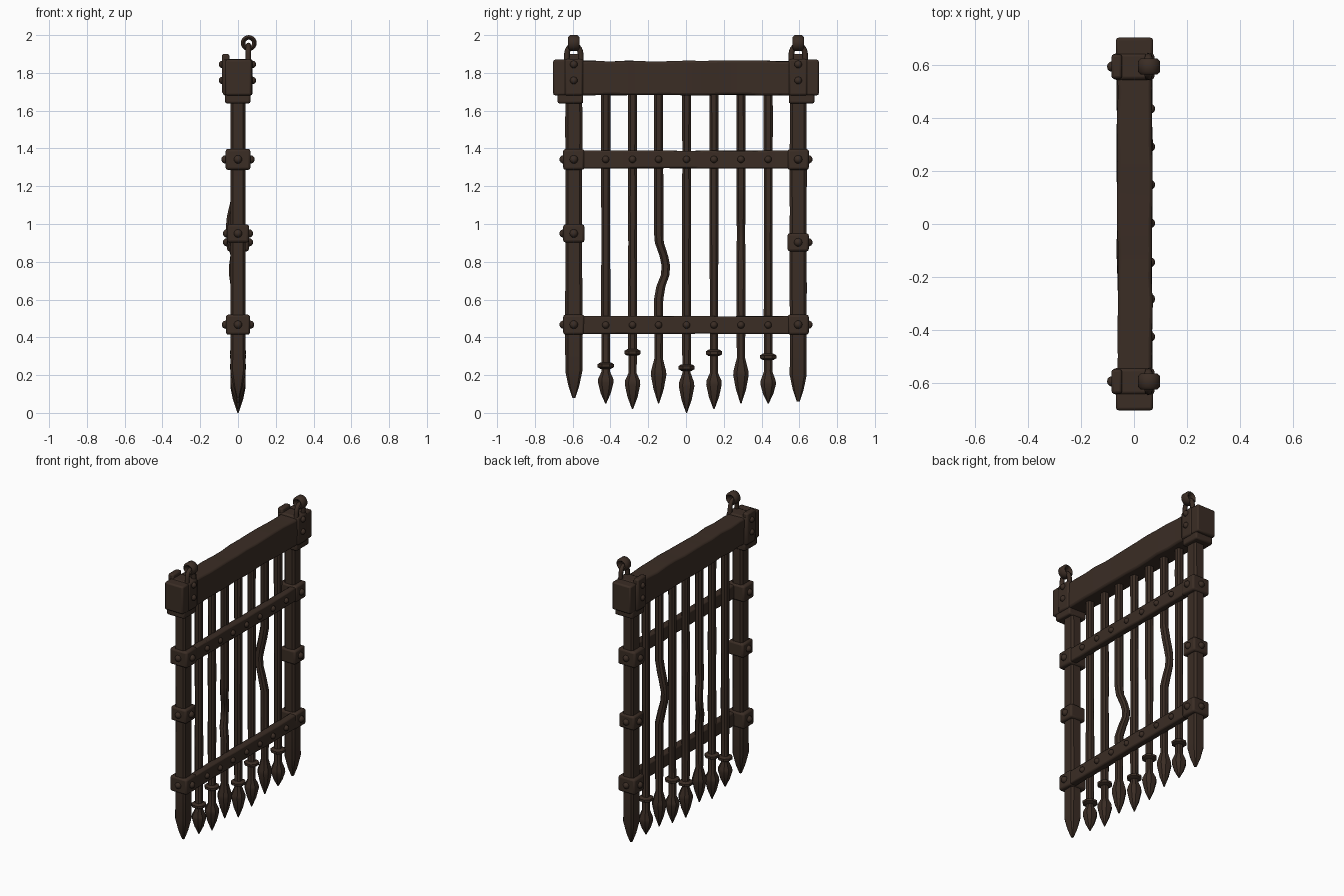
import bpy, bmesh, math, random
from mathutils import Vector, Matrix

if "Cube" in bpy.data.objects:
    bpy.data.objects.remove(bpy.data.objects["Cube"])

random.seed(4)
iron = bpy.data.materials.new("dark brown iron")
iron.diffuse_color = (0.043, 0.026, 0.018, 1)
iron.use_nodes = True
iron.node_tree.nodes["Principled BSDF"].inputs["Base Color"].default_value = iron.diffuse_color


def finish(name, bm, bevel=0.0, angle=35):
    bmesh.ops.recalc_face_normals(bm, faces=bm.faces)
    me = bpy.data.meshes.new(name)
    bm.to_mesh(me)
    bm.free()
    ob = bpy.data.objects.new(name, me)
    bpy.context.collection.objects.link(ob)
    me.materials.append(iron)
    if bevel:
        m = ob.modifiers.new("worn edges", 'BEVEL')
        m.width, m.segments = bevel, 2
    bpy.ops.object.select_all(action='DESELECT')
    ob.select_set(True)
    bpy.context.view_layer.objects.active = ob
    bpy.ops.object.shade_smooth_by_angle(angle=math.radians(angle))
    return ob


def box(name, x, y, z, bevel=0.01):
    bm = bmesh.new()
    bmesh.ops.create_cube(bm, size=1)
    for v in bm.verts:
        v.co = Vector([(a + b) / 2 + c * (b - a) for (a, b), c in zip((x, y, z), v.co)])
    return finish(name, bm, bevel)


def bar(name, rings, chamfer):
    """Upright bar: rings are (x, y, z, half width x, half width y)."""
    bm = bmesh.new()
    k = 1 - chamfer
    prof = [(1, -k), (1, k), (k, 1), (-k, 1), (-1, k), (-1, -k), (-k, -1), (k, -1)]
    loops = [[bm.verts.new((x + px * a, y + py * b, z)) for px, py in prof]
             for x, y, z, a, b in rings]
    for l, u in zip(loops, loops[1:]):
        for i in range(8):
            bm.faces.new((l[i], l[(i + 1) % 8], u[(i + 1) % 8], u[i]))
    bm.faces.new(loops[0])
    bm.faces.new(loops[-1])
    return finish(name, bm)


def rivet(name, pos, r=0.02):
    bm = bmesh.new()
    bmesh.ops.create_uvsphere(bm, u_segments=12, v_segments=8, radius=r,
                              matrix=Matrix.Translation(pos))
    return finish(name, bm, angle=60)


def beam(name, x, y0, y1, z, steps, bevel, wear):
    """Long box along y with slightly worn, uneven edges."""
    bm = bmesh.new()
    loops = []
    for i in range(steps + 1):
        y = y0 + (y1 - y0) * i / steps
        j = lambda: random.uniform(-wear, wear)
        loops.append([bm.verts.new((a + j(), y, b + j()))
                      for a, b in ((x[0], z[0]), (x[1], z[0]), (x[1], z[1]), (x[0], z[1]))])
    for l, u in zip(loops, loops[1:]):
        for i in range(4):
            bm.faces.new((l[i], l[(i + 1) % 4], u[(i + 1) % 4], u[i]))
    bm.faces.new(loops[0])
    bm.faces.new(loops[-1])
    return finish(name, bm, bevel)


def tube(name, pts, r, cyclic=False):
    cu = bpy.data.curves.new(name, 'CURVE')
    cu.dimensions = '3D'
    cu.bevel_depth, cu.bevel_resolution, cu.use_fill_caps = r, 2, True
    sp = cu.splines.new('POLY')
    sp.points.add(len(pts) - 1)
    for p, co in zip(sp.points, pts):
        p.co = (*co, 1)
    sp.use_cyclic_u = cyclic
    cu.materials.append(iron)
    ob = bpy.data.objects.new(name, cu)
    bpy.context.collection.objects.link(ob)


# top beam and the two riveted rails
beam("top_beam", (-0.063, 0.068), -0.70, 0.70, (1.683, 1.863), 14, 0.012, 0.004)
for nm, z in (("upper_rail", (1.295, 1.388)), ("lower_rail", (0.418, 0.512))):
    beam(nm, (0.012, 0.06), -0.56, 0.56, z, 10, 0.008, 0.002)

# bars: y, tip, widest point, neck, collar height
bars = [(-0.425, 0.05, 0.16, 0.22, 0.25), (-0.283, 0.02, 0.15, 0.21, 0.32),
        (-0.145, 0.05, 0.20, 0.29, None), (0.003, 0.0, 0.14, 0.21, 0.24),
        (0.148, 0.02, 0.15, 0.21, 0.318), (0.291, 0.05, 0.20, 0.29, None),
        (0.435, 0.05, 0.15, 0.22, 0.297)]
# bends: bar index -> (z, dx, dy)
bends = {2: [(0.60, 0, 0.0), (0.67, -0.015, 0.012), (0.73, -0.025, 0.035), (0.78, -0.025, 0.038),
             (0.83, -0.018, 0.028), (0.90, -0.005, 0.004), (0.96, 0, 0)],
         5: [(0.76, 0, 0), (0.85, -0.02, 0), (0.92, -0.038, 0), (0.98, -0.043, 0),
             (1.04, -0.034, 0), (1.12, -0.015, 0), (1.2, 0, 0)]}
for i, (y, tip, wide, neck, collar) in enumerate(bars):
    r = 0.024
    rings = [(0, y, tip, 0.003, 0.003), (0, y, (tip + wide) / 2, 0.027, 0.027),
             (0, y, wide, 0.041, 0.041), (0, y, wide + 0.02, 0.040, 0.040),
             (0, y, neck, 0.022, 0.022)]
    mid = bends.get(i, [(z / 10, 0, 0) for z in range(5, 16, 2)])
    for z, dx, dy in mid:
        w = r * random.uniform(0.9, 1.04)
        rings.append((dx, y + dy, z, w, w))
    rings.append((0, y, 1.70, r, r))
    bar("spear_bar", rings, 0.5)
    if collar:
        bar("spear_collar", [(0, y, collar + dz, w, w) for dz, w in
                             ((-0.017, 0.028), (-0.008, 0.043), (0.008, 0.043), (0.017, 0.028))], 0.55)
    for z in (1.342, 0.465):
        rivet("rail_rivet", (0.061, y, z), 0.019)

for s in (-1, 1):
    c = 0.594 * s
    tip = 0.08 if s < 0 else 0.06
    # side post with a pointed foot
    rings = [(0, c, tip, 0.006, 0.008), (0, c, tip + 0.06, 0.024, 0.028),
             (0, c, tip + 0.14, 0.04, 0.045)]
    for k in range(1, 7):
        rings.append((0, c, 0.2 + 0.22 * k, 0.039, 0.045 * random.uniform(0.96, 1.02)))
    rings.append((0, c, 1.69, 0.039, 0.044))
    bar("side_post", rings, 0.3)

    # clamps around the post with bolts
    for z, h, x in ((1.342, 0.055, 0.066), (0.95 if s < 0 else 0.903, 0.048, 0.058), (0.467, 0.053, 0.064)):
        box("post_clamp", (-x, x), (c - 0.056, c + 0.056), (z - h, z + h), 0.012)
        for p in ((x, c), (-x, c), (0, c + s * 0.054)):
            rivet("clamp_bolt", (p[0], p[1], z), 0.022)

    # strap over the beam end, lower saddle and raised rear plate
    box("beam_strap", (-0.08, 0.077), (c - 0.05, c + 0.05), (1.68, 1.874), 0.012)
    box("beam_end_cap", (-0.068, 0.072), (s * 0.665 - 0.038, s * 0.665 + 0.038), (1.681, 1.87), 0.01)
    box("beam_saddle", (-0.068, 0.066), (s * 0.612 - 0.068, s * 0.612 + 0.068), (1.638, 1.695), 0.01)
    box("rear_plate", (-0.085, -0.045), (c - 0.046, c + 0.046), (1.69, 1.9), 0.01)
    for z in (1.76, 1.845):
        rivet("strap_bolt", (-0.082, c, z), 0.02)
        rivet("strap_bolt", (0.076, c, z), 0.02)

    # hoisting shackle and ring
    arch = [(0.055, c + 0.038, 1.82)]
    arch += [(0.055, c + 0.036 * math.cos(a), 1.90 + 0.045 * math.sin(a))
             for a in [math.pi * k / 10 for k in range(11)]]
    arch.append((0.055, c - 0.038, 1.82))
    tube("shackle", arch, 0.015)
    bm = bmesh.new()
    n = 20
    prof = ((0.018, -0.02), (0.018, 0.02), (0.03, 0.031), (0.042, 0.02), (0.042, -0.02), (0.03, -0.031))
    loops = [[bm.verts.new((0.057 + r * math.cos(t), c + dy, 1.958 + r * math.sin(t))) for r, dy in prof]
             for t in [2 * math.pi * k / n for k in range(n)]]
    for k in range(n):
        a, b = loops[k], loops[(k + 1) % n]
        for i in range(6):
            bm.faces.new((a[i], a[(i + 1) % 6], b[(i + 1) % 6], b[i]))
    finish("hoist_ring", bm, 0, 50)
